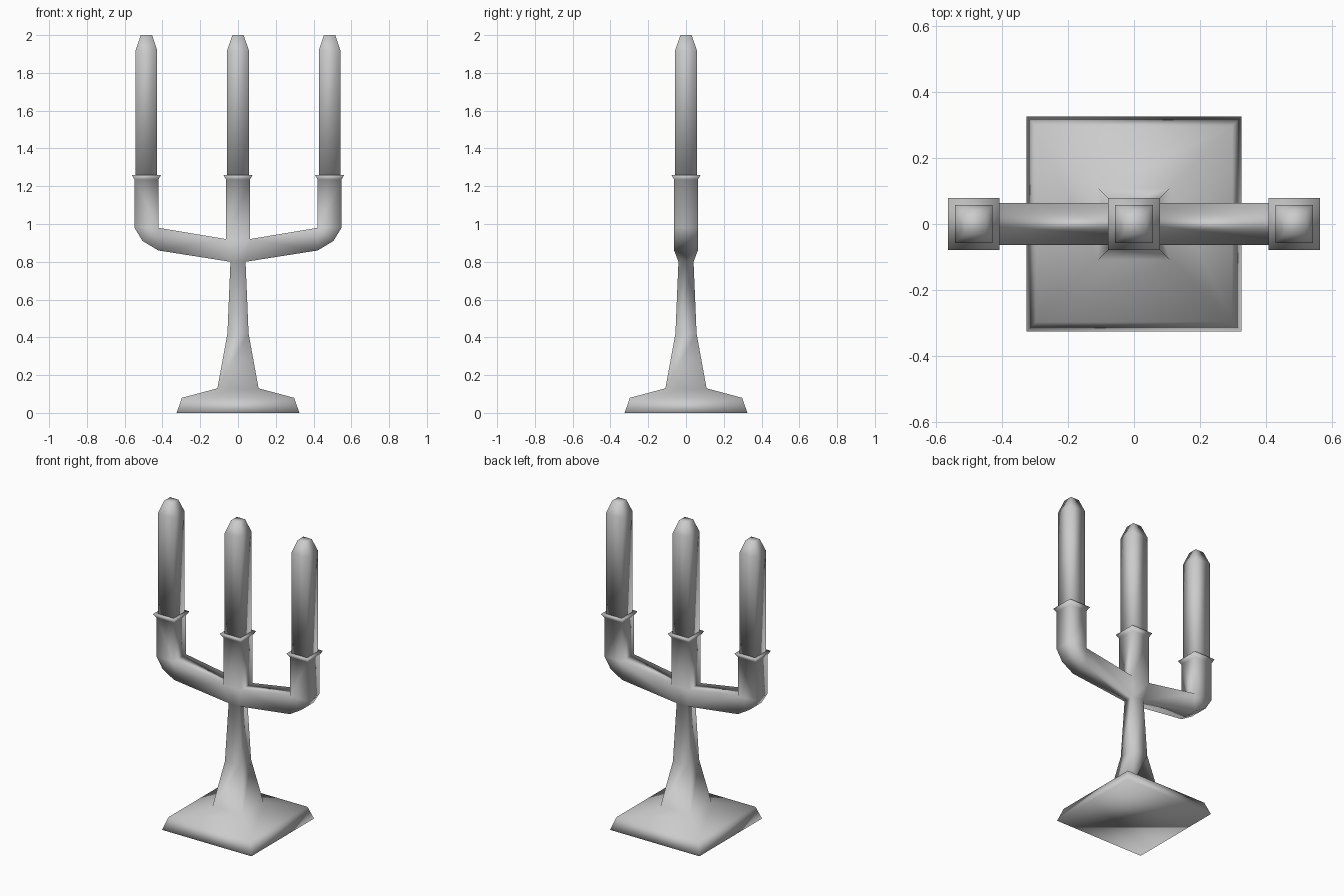
import bpy
import bmesh

if "Cube" in bpy.data.objects:
    bpy.data.objects.remove(bpy.data.objects["Cube"])

grey = bpy.data.materials.new("plain grey")
grey.diffuse_color = (0.6, 0.6, 0.6, 1)
grey.use_nodes = True
grey.node_tree.nodes["Principled BSDF"].inputs["Base Color"].default_value = grey.diffuse_color

ARM_X = 0.485   # distance of the outer candles from the centre


def square(cx, z, h):
    return [(cx - h, -h, z), (cx + h, -h, z), (cx + h, h, z), (cx - h, h, z)]


def section(outer, inner, s, y_outer=0.063, y_inner=0.063):
    """Four-sided arm cross-section from an outer and an inner (x, z) point."""
    (xo, zo), (xi, zi) = outer, inner
    return [(s * xo, -y_outer, zo), (s * xo, y_outer, zo),
            (s * xi, y_inner, zi), (s * xi, -y_inner, zi)]


def loft(bm, rings, cap_start=False, cap_end=False, skip=lambda i, k: False):
    vs = [[bm.verts.new(p) for p in r] for r in rings]
    for i in range(len(vs) - 1):
        for k in range(4):
            if not skip(i, k):
                n = (k + 1) % 4
                bm.faces.new((vs[i][k], vs[i][n], vs[i + 1][n], vs[i + 1][k]))
    if cap_start:
        bm.faces.new(vs[0][::-1])
    if cap_end:
        bm.faces.new(vs[-1])


def finish(bm, name):
    bmesh.ops.remove_doubles(bm, verts=bm.verts, dist=0.0005)
    bmesh.ops.recalc_face_normals(bm, faces=bm.faces)
    for f in bm.faces:
        f.smooth = True
    me = bpy.data.meshes.new(name)
    bm.to_mesh(me)
    bm.free()
    me.materials.append(grey)
    bpy.context.collection.objects.link(bpy.data.objects.new(name, me))


# Holder: square base, tapered stem and centre socket
bm = bmesh.new()
profile = [(0, 0.325), (0.08, 0.297), (0.13, 0.109), (0.42, 0.056),
           (0.80, 0.04), (0.92, 0.063), (1.235, 0.063), (1.26, 0.078)]
# the hub is left open on both sides, where the arms join
loft(bm, [square(0, z, h) for z, h in profile], True, True,
     skip=lambda i, k: i == 4 and k in (1, 3))

# Two arms bending up into the outer sockets
for s in (-1, 1):
    loft(bm, [
        section((0.04, 0.80), (0.063, 0.92), s, 0.04, 0.063),
        section((0.422, 0.86), (0.422, 0.98), s),
        section((0.505, 0.91), (0.422, 0.98), s),
        section((0.548, 0.98), (0.422, 0.98), s),
        section((0.548, 1.235), (0.422, 1.235), s),
        section((ARM_X + 0.078, 1.26), (ARM_X - 0.078, 1.26), s, 0.078, 0.078),
    ], cap_end=True)
finish(bm, "candle_holder")

# Three candles with tapered tips
for name, x in (("left", -ARM_X), ("centre", 0), ("right", ARM_X)):
    bm = bmesh.new()
    loft(bm, [square(x, 1.25, 0.057), square(x, 1.92, 0.057),
              square(x, 2.0, 0.03)], True, True)
    finish(bm, name + "_candle")
